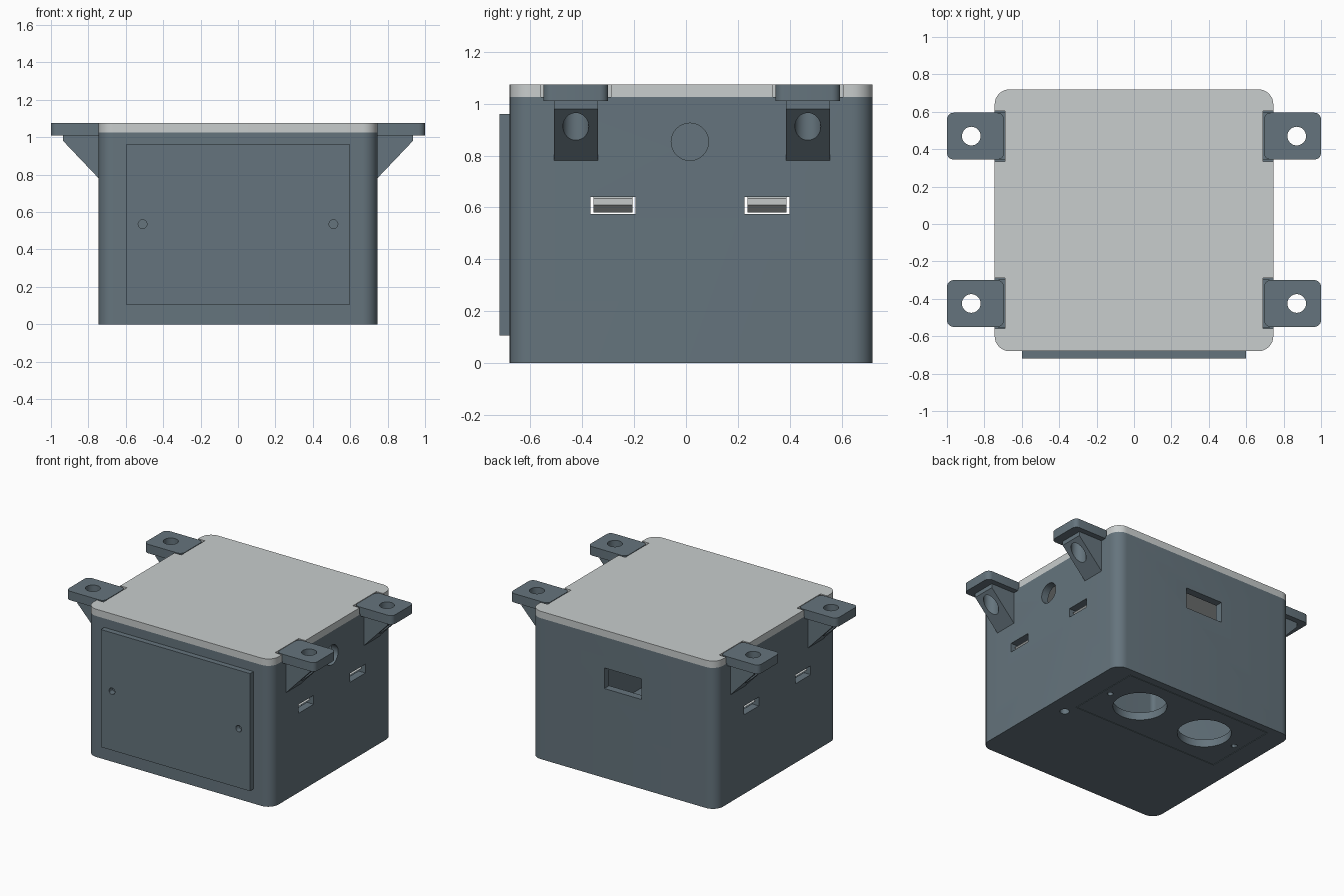
import bpy, bmesh, math
from mathutils import Vector

if "Cube" in bpy.data.objects:
    bpy.data.objects.remove(bpy.data.objects["Cube"])


def material(name, rgb):
    m = bpy.data.materials.new(name)
    m.diffuse_color = (*rgb, 1)
    m.use_nodes = True
    m.node_tree.nodes["Principled BSDF"].inputs["Base Color"].default_value = m.diffuse_color
    return m


BLUE = material("slate", (0.13, 0.175, 0.205))
PALE = material("pale_grey", (0.58, 0.61, 0.61))


def prism(name, pts, axis, lo, hi, mat=None):
    """Extrude a 2D outline along x, y or z from lo to hi."""
    place = {'x': lambda a, b, h: (h, a, b), 'y': lambda a, b, h: (a, h, b),
             'z': lambda a, b, h: (a, b, h)}[axis]
    bm = bmesh.new()
    face = bm.faces.new([bm.verts.new(place(a, b, lo)) for a, b in pts])
    top = bmesh.ops.extrude_face_region(bm, geom=[face])['geom']
    shift = Vector(place(0, 0, hi - lo))
    bmesh.ops.translate(bm, vec=shift, verts=[v for v in top if isinstance(v, bmesh.types.BMVert)])
    bmesh.ops.recalc_face_normals(bm, faces=bm.faces)
    me = bpy.data.meshes.new(name)
    bm.to_mesh(me)
    bm.free()
    ob = bpy.data.objects.new(name, me)
    bpy.context.collection.objects.link(ob)
    if mat:
        me.materials.append(mat)
    return ob


def rect(x0, x1, y0, y1, r=0, n=8):
    """Rectangle outline with optional rounded corners."""
    if r == 0:
        return [(x0, y0), (x1, y0), (x1, y1), (x0, y1)]
    pts = []
    for i, (cx, cy) in enumerate([(x1 - r, y1 - r), (x0 + r, y1 - r), (x0 + r, y0 + r), (x1 - r, y0 + r)]):
        for k in range(n + 1):
            t = math.pi / 2 * (i + k / n)
            pts.append((cx + r * math.cos(t), cy + r * math.sin(t)))
    return pts


def circle(cx, cy, r, n=32):
    return [(cx + r * math.cos(2 * math.pi * k / n), cy + r * math.sin(2 * math.pi * k / n)) for k in range(n)]


def cut(ob, *shape):
    """Subtract a prism from an object."""
    c = prism("cutter", *shape)
    c.hide_render = True
    mod = ob.modifiers.new("cut", 'BOOLEAN')
    mod.operation, mod.solver, mod.object = 'DIFFERENCE', 'EXACT', c
    bpy.context.view_layer.objects.active = ob
    bpy.ops.object.modifier_apply(modifier=mod.name)
    bpy.data.objects.remove(c)


W, Y0, Y1, H, TOP, T = 0.745, -0.68, 0.72, 1.025, 1.075, 0.055
SLOTS = (-0.282, 0.313)
TABS = (-0.425, 0.47)

# Hollow case
body = prism("case_body", rect(-W, W, Y0, Y1, 0.08), 'z', 0, H, BLUE)
cut(body, rect(-W + T, W - T, Y0 + T, Y1 - T, 0.03), 'z', T, 2)
for y in SLOTS:                                                   # latch slots, both sides
    cut(body, rect(y - 0.087, y + 0.087, 0.575, 0.64), 'x', -1, 1)
cut(body, circle(0.015, 0.853, 0.072), 'x', 0.4, 1)               # cable hole, right side
cut(body, rect(-0.147, 0.153, 0.65, 0.80), 'y', 0.4, 1)           # rear window
cut(body, rect(-0.59, 0.59, 0.11, 0.665), 'z', -0.2, 0.2)         # floor opening
cut(body, circle(0.612, 0.02, 0.032, 16), 'z', -0.2, 0.2)         # floor light hole
for s in (-1, 1):
    for y in TABS:                                                # seats for the mounting ears
        a, b = sorted((s * 0.688, s * 0.9))
        cut(body, rect(a, b, y - 0.125, y + 0.125), 'z', 1.01, 1.2)

# Floor plate with two large round openings
plate = prism("floor_plate", rect(-0.586, 0.586, 0.114, 0.661), 'z', 0, T, BLUE)
for s in (-1, 1):
    cut(plate, circle(s * 0.276, 0.39, 0.178, 48), 'z', -0.2, 0.2)
    cut(plate, circle(s * 0.532, 0.39, 0.02, 12), 'z', -0.2, 0.2)

# Front cover
cover = prism("front_cover", rect(-0.6, 0.6, 0.105, 0.96), 'y', -0.72, Y0, BLUE)
for s in (-1, 1):
    cut(cover, circle(s * 0.51, 0.535, 0.024, 12), 'y', -0.9, -0.5)

# Lid, notched around the ears
lid = prism("lid", rect(-W, W, Y0, Y1, 0.08), 'z', H, TOP, PALE)

smooth = [body, plate, cover, lid]
for s in (-1, 1):
    for y in TABS:
        a, b = sorted((s * 0.69, s * 0.9))
        cut(lid, rect(a, b, y - 0.135, y + 0.135), 'z', 0.9, 1.2)
        # Mounting ear and its gusset, drilled through together
        a, b = sorted((s * 0.695, s))
        ear = prism("mounting_ear", rect(a, b, y - 0.125, y + 0.125, 0.035, 5), 'z', 1.01, TOP, BLUE)
        prof = [(s * 0.74, 0.775), (s * 0.935, 0.98), (s * 0.935, 1.01), (s * 0.74, 1.01)]
        gusset = prism("ear_gusset", prof, 'y', y - 0.085, y + 0.085, BLUE)
        for ob in (ear, gusset):
            cut(ob, circle(s * 0.87, y, 0.05), 'z', 0.5, 1.3)
            smooth.append(ob)
    # Snap latches hanging from the lid, hooked into the slots
    for y in SLOTS:
        prof = [(s * 0.64, H), (s * 0.64, 0.58), (s * 0.68, 0.58), (s * 0.725, 0.61),
                (s * 0.68, 0.635), (s * 0.68, H)]
        prism("lid_latch", prof, 'y', y - 0.075, y + 0.075, PALE)

bpy.ops.object.select_all(action='DESELECT')
for ob in smooth:
    ob.select_set(True)
bpy.context.view_layer.objects.active = body
bpy.ops.object.shade_smooth_by_angle(angle=math.radians(30))
